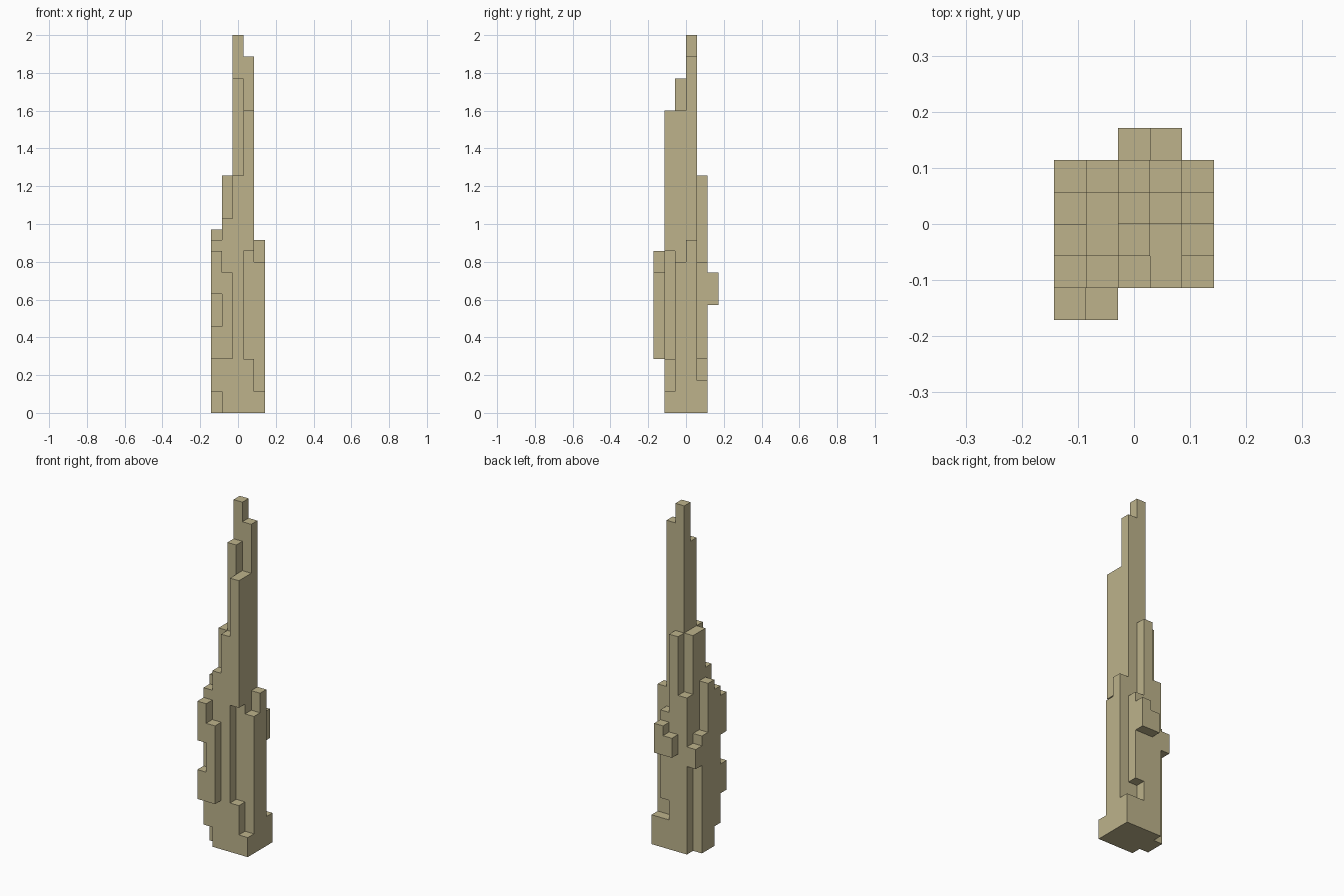
import bpy
import bmesh
import math
from mathutils import Vector

cube = bpy.data.objects.get("Cube")
if cube:
    bpy.data.objects.remove(cube, do_unlink=True)

LEVELS = 35
UNIT = 2 / LEVELS          # edge length of one block
CENTRE = Vector((2.5, 3, 0))

# Sandstone colour
sandstone = bpy.data.materials.new("sandstone")
sandstone.use_nodes = True
colour = (0.51, 0.45, 0.26, 1)
sandstone.diffuse_color = colour
sandstone.node_tree.nodes["Principled BSDF"].inputs["Base Color"].default_value = colour


def column(x, y, low, high):
    """Blocks of one vertical run."""
    return {(x, y, z) for z in range(low, high)}


# Main shaft: column heights from the right to the left, rows front to back
shaft_rows = [
    [16, 18, 22, 28, 2],
    [17, 22, 31, 28, 14],
    [12, 22, 35, 33, 16],
    [0, 16, 22, 14, 3],
]
blocks = set()
for y, row in enumerate(shaft_rows, start=1):
    for x, height in enumerate(row):
        blocks |= column(x, y, 0, height)

# Recesses: front right foot, tall front niche, small back niche
for recess in [(0, 1, 0, 2), (3, 1, 5, 15), (3, 4, 3, 5)]:
    blocks -= column(*recess)

# Overhangs: front buttress with a notch, back corner ledge, back balcony
for overhang in [(0, 0, 5, 8), (0, 0, 11, 15), (1, 0, 5, 13),
                 (0, 4, 9, 11), (2, 5, 10, 12), (3, 5, 10, 13)]:
    blocks |= column(*overhang)


def build_skin(name, cells):
    """Make only the exposed sides of the blocks and merge the flat areas."""
    bm = bmesh.new()
    for cell in sorted(cells):
        for axis in range(3):
            for side in (-1, 1):
                normal = Vector((0, 0, 0))
                normal[axis] = side
                if tuple(int(c) for c in Vector(cell) + normal) in cells:
                    continue
                u = Vector((0, 0, 0))
                u[(axis + 1) % 3] = 0.5
                v = normal.cross(u)
                middle = Vector(cell) + Vector((0.5, 0.5, 0.5)) + normal / 2
                corners = [middle - u - v, middle + u - v, middle + u + v, middle - u + v]
                bm.faces.new([bm.verts.new((c - CENTRE) * UNIT) for c in corners])
    bmesh.ops.remove_doubles(bm, verts=bm.verts, dist=UNIT / 100)
    bmesh.ops.dissolve_limit(bm, angle_limit=math.radians(1), verts=bm.verts, edges=bm.edges)
    mesh = bpy.data.meshes.new(name)
    bm.to_mesh(mesh)
    bm.free()
    mesh.materials.append(sandstone)
    obj = bpy.data.objects.new(name, mesh)
    bpy.context.collection.objects.link(obj)
    return obj


build_skin("stepped_spire", blocks)
